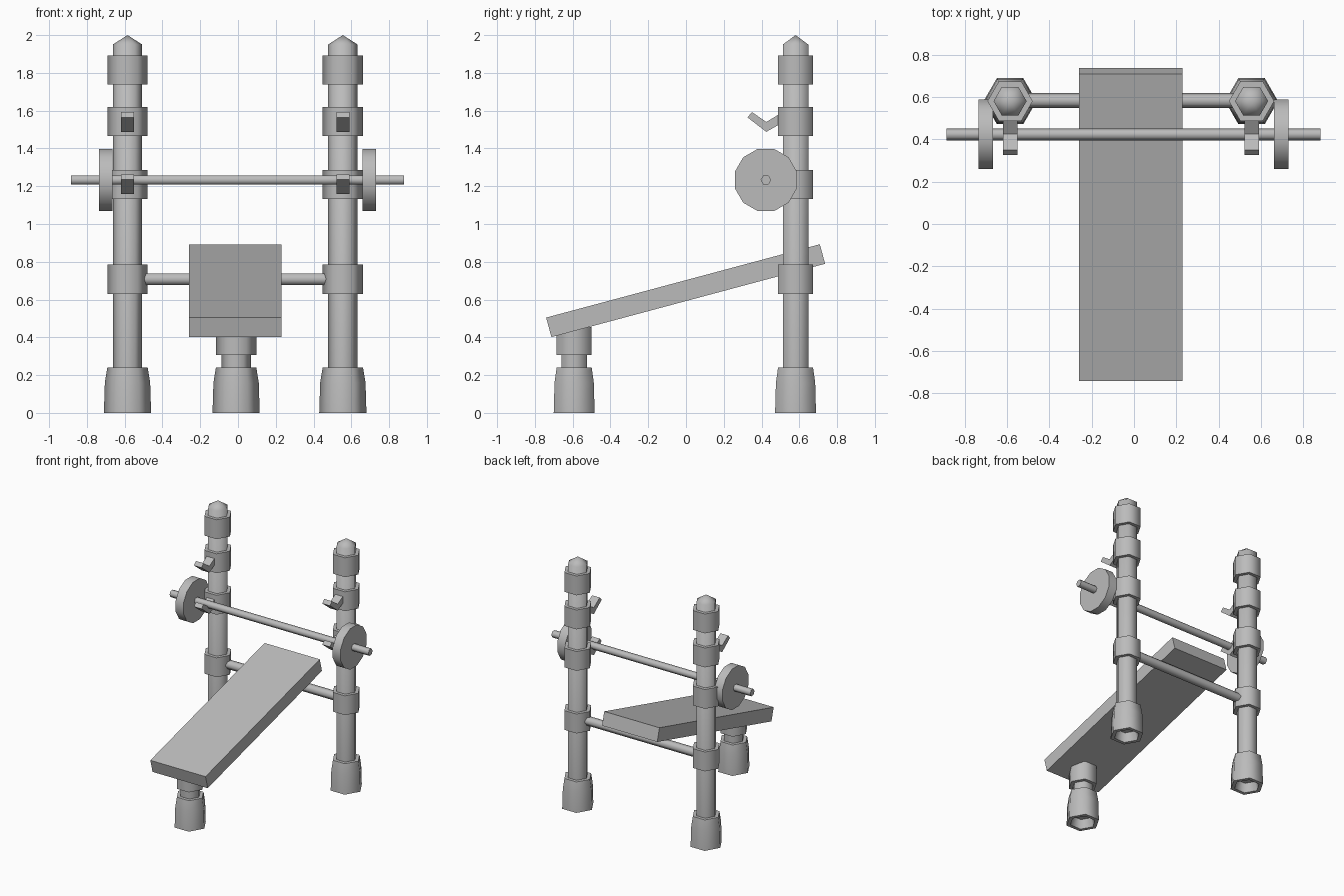
import bpy, bmesh, math
from mathutils import Matrix, Vector

cube = bpy.data.objects.get("Cube")
if cube:
    bpy.data.objects.remove(cube, do_unlink=True)

GREY = (0.5, 0.5, 0.5, 1)
mat = bpy.data.materials.new("plain grey")
mat.use_nodes = True
mat.diffuse_color = GREY
mat.node_tree.nodes["Principled BSDF"].inputs["Base Color"].default_value = GREY


def finish(name, bm, place, smooth=True):
    bmesh.ops.recalc_face_normals(bm, faces=bm.faces)
    me = bpy.data.meshes.new(name)
    bm.to_mesh(me)
    bm.free()
    me.materials.append(mat)
    ob = bpy.data.objects.new(name, me)
    bpy.context.collection.objects.link(ob)
    ob.matrix_world = place
    if smooth:
        bpy.ops.object.select_all(action='DESELECT')
        ob.select_set(True)
        bpy.context.view_layer.objects.active = ob
        bpy.ops.object.shade_smooth_by_angle(angle=math.radians(62))
    return ob


def lathe(name, profile, loc, sides=6, phase=0.0, along_x=False):
    """Spin (radius, height) pairs into a prism-like solid."""
    bm = bmesh.new()
    rings = []
    for r, h in profile:
        ring = []
        for i in range(sides if r else 1):
            a = phase + math.tau * i / sides
            u, v = r * math.cos(a), r * math.sin(a)
            ring.append(bm.verts.new((h, u, v) if along_x else (u, v, h)))
        rings.append(ring)
    for low, high in zip(rings, rings[1:]):
        for i in range(sides):
            j = (i + 1) % sides
            if len(low) == 1:
                bm.faces.new((low[0], high[i], high[j]))
            elif len(high) == 1:
                bm.faces.new((low[i], low[j], high[0]))
            else:
                bm.faces.new((low[i], low[j], high[j], high[i]))
    return finish(name, bm, Matrix.Translation(loc))


def rod(name, radius, start, end, loc, **kw):
    return lathe(name, [(0, start), (radius, start), (radius, end), (0, end)], loc, **kw)


def hook(name, loc):
    """V-shaped bar catch, drawn from the side and given a width."""
    outline = [(-.255, .025), (-.23, .052), (-.155, 0), (-.08, .045),
               (-.08, -.01), (-.155, -.052)]
    bm = bmesh.new()
    lv = [bm.verts.new((-.034, y, z)) for y, z in outline]
    rv = [bm.verts.new((.034, y, z)) for y, z in outline]
    # split each cap at the bend so both halves stay convex
    for vs in (lv, rv):
        bm.faces.new([vs[i] for i in (0, 1, 2, 5)])
        bm.faces.new([vs[i] for i in (2, 3, 4, 5)])
    for i in range(6):
        j = (i + 1) % 6
        bm.faces.new((lv[i], lv[j], rv[j], rv[i]))
    return finish(name, bm, Matrix.Translation(loc), smooth=False)


def foot(name, loc):
    """Flared foot, hollow underneath."""
    lathe(name, [(0, .07), (.078, .07), (.095, 0), (.125, 0), (.12, .16),
                 (.107, .24), (0, .24)], loc)


TUBE, COLLAR, POST_Y = 0.078, 0.107, 0.58

# Uprights with collars, caps and bar catches
for side, x in (("right", -.585), ("left", .555)):
    base = Vector((x, POST_Y, 0))
    foot(f"{side}_post_foot", base)
    lathe(f"{side}_post", [(0, .2), (TUBE, .2), (TUBE, 1.95), (0, 2)], base)
    for n, z in enumerate((.63, 1.132, 1.465, 1.738)):
        rod(f"{side}_post_collar_{n + 1}", COLLAR, z, z + .155, base)
    for n, z in enumerate((1.21, 1.54)):
        hook(f"{side}_bar_hook_{n + 1}", base + Vector((0, 0, z)))

# Cross brace between the uprights
rod("cross_brace", .035, -.52, .49, (0, .583, .708), along_x=True)

# Barbell with a plate at each end
BAR = (0, .423, 1.233)
rod("barbell_bar", .028, -.885, .88, BAR, along_x=True)
for side, x in (("right", -.7), ("left", .695)):
    rod(f"{side}_weight_plate", .17, x - .035, x + .035, BAR,
        sides=12, phase=math.pi / 12, along_x=True)

# Front support leg
leg = (-.01, -.592, 0)
foot("front_leg_foot", leg)
rod("front_leg", TUBE, .2, .35, leg)
rod("front_leg_collar", COLLAR, .307, .455, leg)

# Sloping bench board
bm = bmesh.new()
bmesh.ops.create_cube(bm, size=1, matrix=Matrix.Diagonal((.49, 1.5, .107, 1)))
finish("bench_board", bm, Matrix.Translation((-.015, -.002, .647))
       @ Matrix.Rotation(math.radians(15), 4, 'X'), smooth=False)
